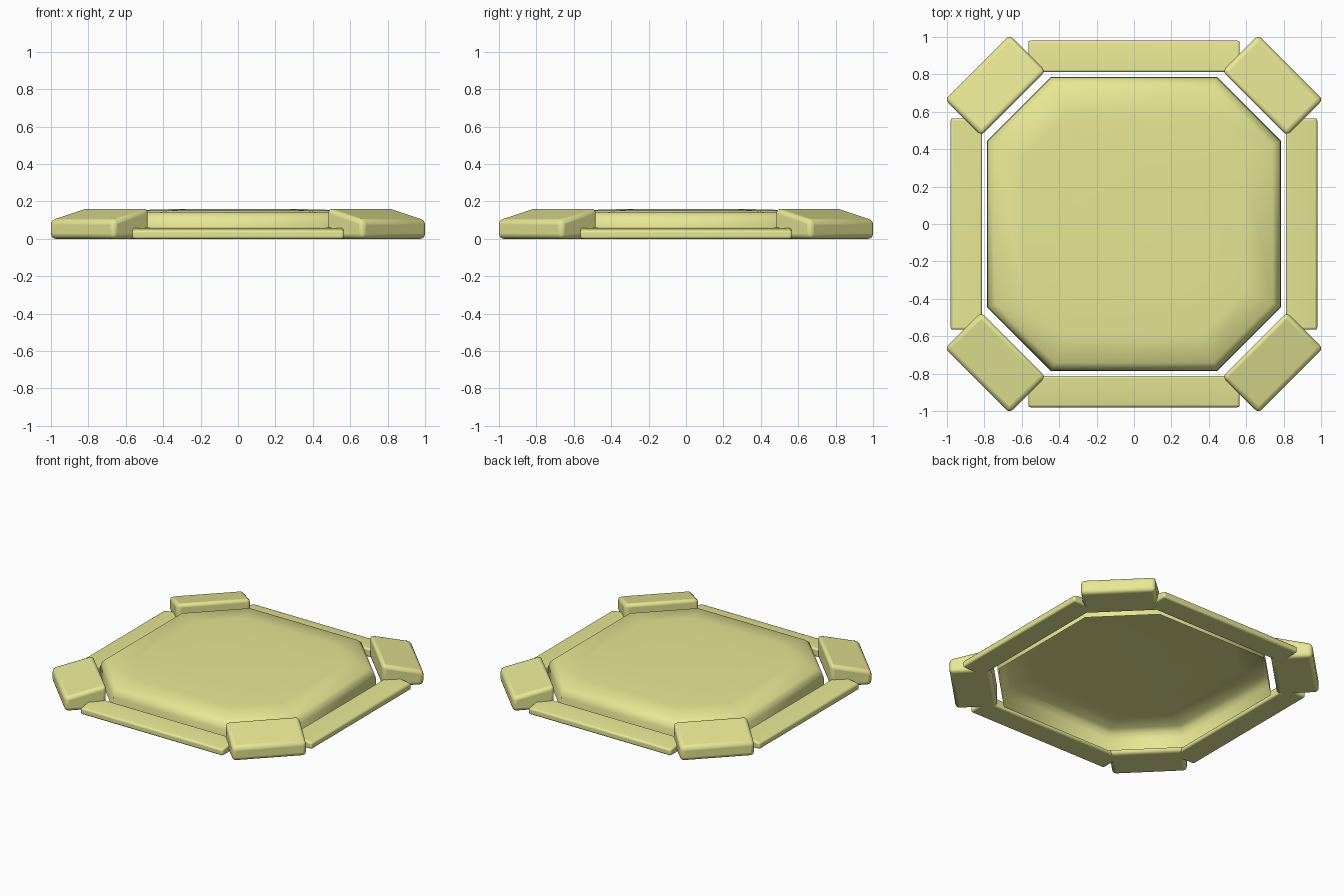
import bpy, bmesh, math
from mathutils import Matrix

if "Cube" in bpy.data.objects:
    bpy.data.objects.remove(bpy.data.objects["Cube"])

mat = bpy.data.materials.new("pale_yellow")
mat.diffuse_color = (0.8, 0.8, 0.3, 1)
mat.use_nodes = True
mat.node_tree.nodes["Principled BSDF"].inputs["Base Color"].default_value = mat.diffuse_color


def finish(name, bm, angle=35, bevel=0.0, segments=3):
    bmesh.ops.recalc_face_normals(bm, faces=bm.faces)
    mesh = bpy.data.meshes.new(name)
    bm.to_mesh(mesh)
    bm.free()
    ob = bpy.data.objects.new(name, mesh)
    bpy.context.collection.objects.link(ob)
    mesh.materials.append(mat)
    if bevel:
        mod = ob.modifiers.new("rounded_edges", "BEVEL")
        mod.width, mod.segments = bevel, segments
        mod.limit_method = "ANGLE"
        mod.angle_limit = math.radians(25)
    bpy.ops.object.select_all(action="DESELECT")
    ob.select_set(True)
    bpy.context.view_layer.objects.active = ob
    bpy.ops.object.shade_smooth_by_angle(angle=math.radians(angle))
    return ob


def bar(name, profile, half, turn, bevel):
    """Extrude a (distance outward, height) profile sideways and turn it about z."""
    bm = bmesh.new()
    face = bm.faces.new([bm.verts.new((r, -half, z)) for r, z in profile])
    new = bmesh.ops.extrude_face_region(bm, geom=[face])["geom"]
    moved = [v for v in new if isinstance(v, bmesh.types.BMVert)]
    bmesh.ops.translate(bm, verts=moved, vec=(0, 2 * half, 0))
    bm.transform(Matrix.Rotation(math.radians(turn), 4, "Z"))
    return finish(name, bm, 40, bevel)


# Central octagonal lid: shallow crowned shell, open underneath
def octagon(side, chamfer):
    a, b = side, 2 ** 0.5 * chamfer - side
    return [(a, -b), (a, b), (b, a), (-b, a), (-a, b), (-a, -b), (-b, -a), (b, -a)]


bm = bmesh.new()
rings = []
for inset, z in ((0, 0), (0.003, 0.08), (0.015, 0.115), (0.045, 0.14), (0.2, 0.152), (0.42, 0.158)):
    rings.append([bm.verts.new((x, y, z)) for x, y in octagon(0.787 - inset, 0.87 - inset)])
for low, high in zip(rings, rings[1:]):
    for i in range(8):
        j = (i + 1) % 8
        bm.faces.new((low[i], low[j], high[j], high[i]))
bm.faces.new(rings[-1])
finish("octagonal_lid", bm, 60)

# Four low side rails, gently sloped outward
rail = [(0.812, 0), (0.98, 0), (0.98, 0.045), (0.90, 0.057), (0.812, 0.06)]
for i, side in enumerate(("right", "back", "left", "front")):
    bar(side + "_rail", rail, 0.565, 90 * i, 0.012)

# Four taller corner blocks with outward sloping tops
block = [(0.912, 0), (1.185, 0), (1.185, 0.1), (0.912, 0.165)]
for i, corner in enumerate(("back_right", "back_left", "front_left", "front_right")):
    bar(corner + "_corner_block", block, 0.244, 45 + 90 * i, 0.025)
